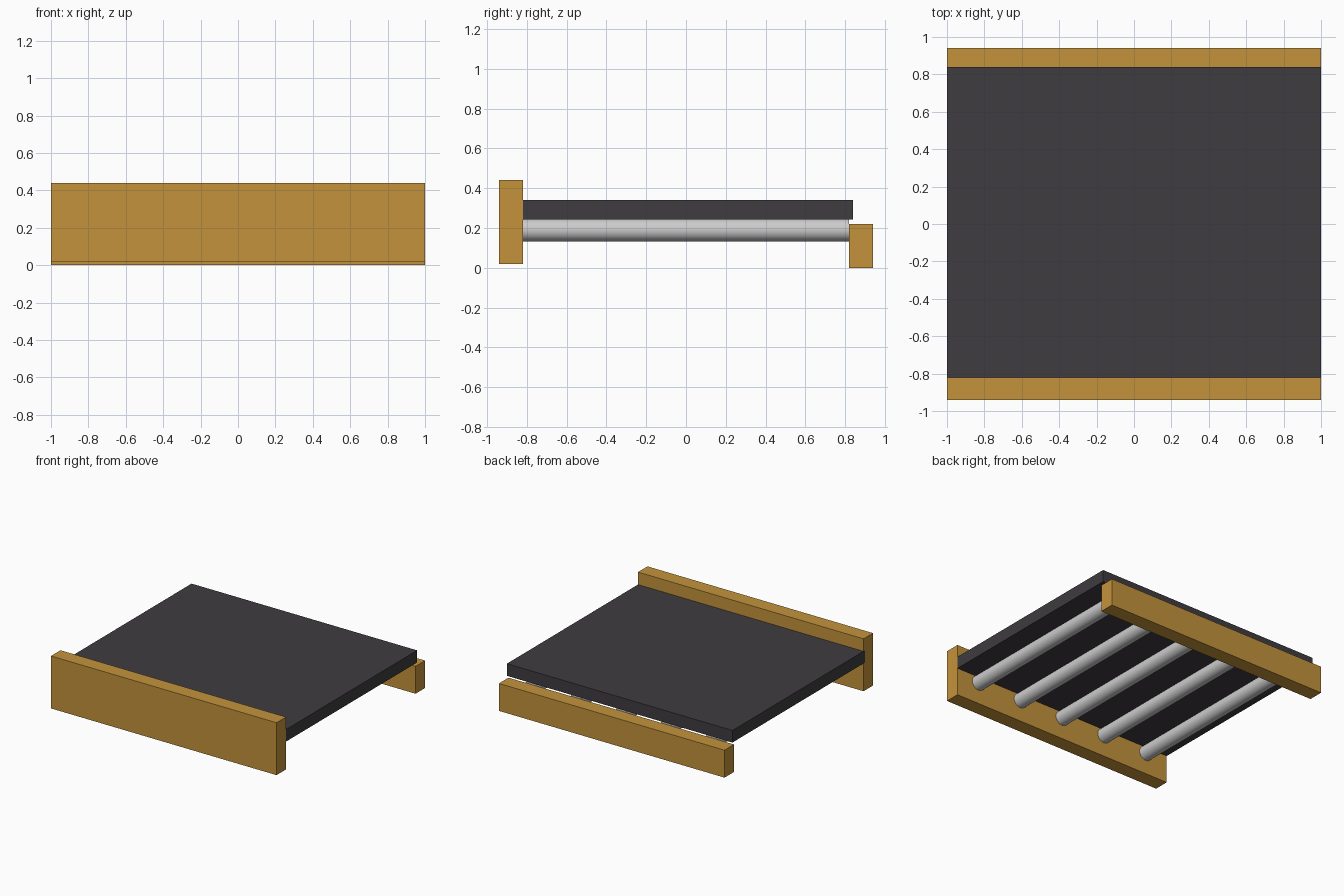
import bpy, math

if "Cube" in bpy.data.objects:
    bpy.data.objects.remove(bpy.data.objects["Cube"])


def material(name, rgb):
    m = bpy.data.materials.new(name)
    m.diffuse_color = (*rgb, 1)
    m.use_nodes = True
    m.node_tree.nodes["Principled BSDF"].inputs["Base Color"].default_value = m.diffuse_color
    return m


def box(name, y0, y1, z0, z1, mat):
    bpy.ops.mesh.primitive_cube_add(size=1, location=(0, (y0 + y1) / 2, (z0 + z1) / 2))
    ob = bpy.context.object
    ob.name = name
    ob.scale = (2, y1 - y0, z1 - z0)
    bpy.ops.object.transform_apply(location=False, rotation=False, scale=True)
    ob.data.materials.append(mat)
    return ob


ochre = material("ochre_paint", (0.55, 0.29, 0.045))
rubber = material("dark_rubber", (0.05, 0.045, 0.05))

# Side rails: tall one at the front, low one at the back
box("front_rail", -0.94, -0.82, 0.02, 0.44, ochre)
box("back_rail", 0.82, 0.94, 0.0, 0.22, ochre)

# Belt slab, its front edge let into the tall rail
box("belt", -0.84, 0.84, 0.243, 0.34, rubber)

# Rollers spanning between the rails
for i in range(5):
    bpy.ops.mesh.primitive_cylinder_add(
        vertices=32, radius=0.058, depth=1.64,
        location=(-0.8 + 0.4 * i, 0, 0.19), rotation=(math.pi / 2, 0, 0))
    bpy.context.object.name = f"roller_{i + 1}"
    bpy.ops.object.shade_smooth_by_angle(angle=math.radians(30))
